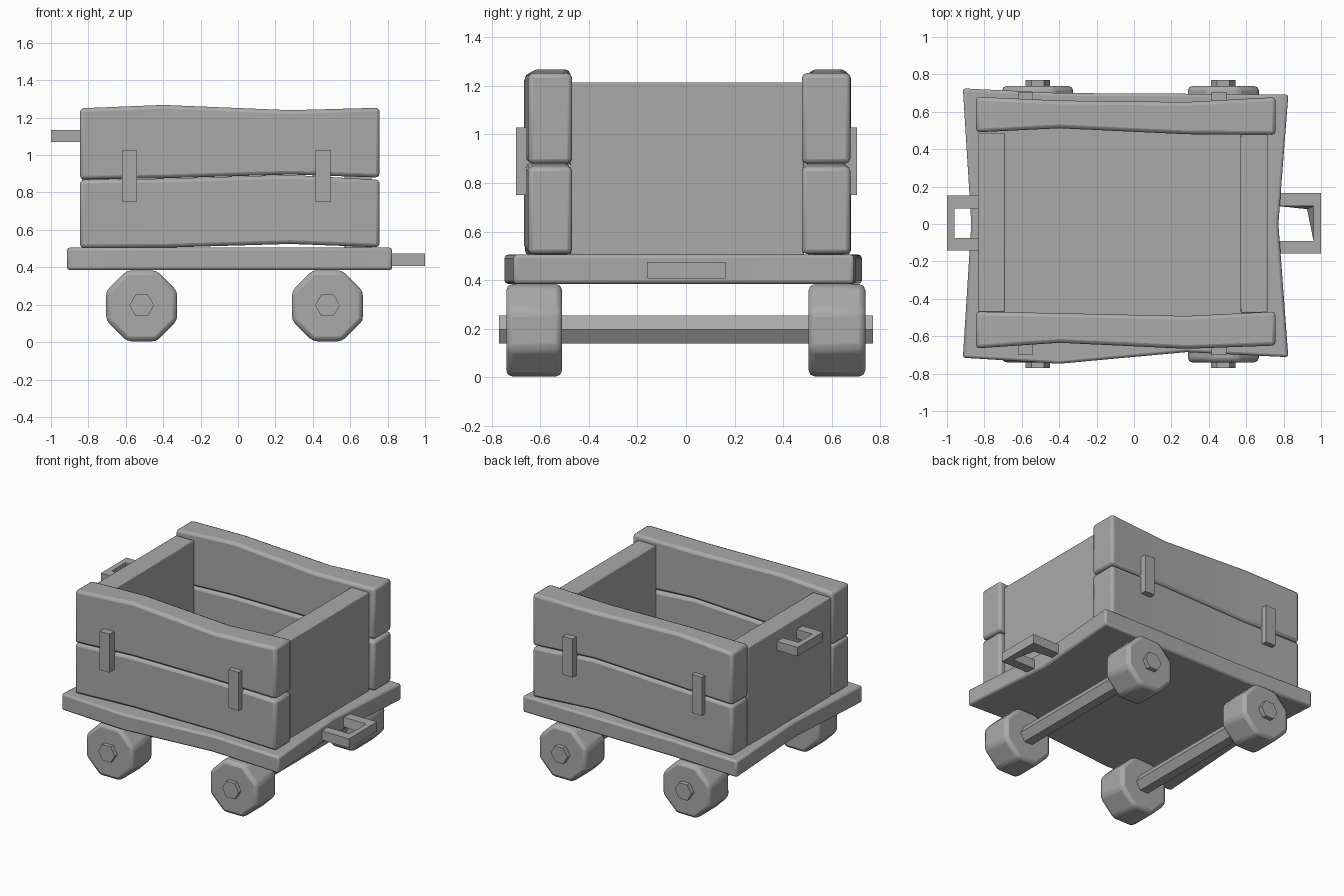
import bpy, bmesh, math
from mathutils import Matrix, Vector

cube = bpy.data.objects.get("Cube")
if cube:
    bpy.data.objects.remove(cube, do_unlink=True)

grey = bpy.data.materials.new("plain_grey")
grey.use_nodes = True
COLOUR = (0.4, 0.4, 0.4, 1)
grey.diffuse_color = COLOUR
grey.node_tree.nodes["Principled BSDF"].inputs["Base Color"].default_value = COLOUR


def finish(bm, name, bevel=0.0, segments=2):
    """Turn a bmesh into a named object with soft bevelled edges."""
    bmesh.ops.recalc_face_normals(bm, faces=bm.faces)
    mesh = bpy.data.meshes.new(name)
    bm.to_mesh(mesh)
    bm.free()
    mesh.materials.append(grey)
    ob = bpy.data.objects.new(name, mesh)
    bpy.context.collection.objects.link(ob)
    if bevel:
        mod = ob.modifiers.new("soft_edges", "BEVEL")
        mod.width = bevel
        mod.segments = segments
        mod.limit_method = "ANGLE"
        mod.angle_limit = math.radians(30)
        bpy.ops.object.select_all(action="DESELECT")
        ob.select_set(True)
        bpy.context.view_layer.objects.active = ob
        bpy.ops.object.shade_smooth_by_angle(angle=math.radians(30))
    return ob


def box(name, x, y, z, bevel=0.0):
    bm = bmesh.new()
    bmesh.ops.create_cube(bm, size=1)
    for v in bm.verts:
        v.co = Vector([lo + (c + 0.5) * (hi - lo) for c, (lo, hi) in zip(v.co, (x, y, z))])
    return finish(bm, name, bevel)


def prism(outline, z0, z1):
    """Extrude a plan outline between two heights."""
    bm = bmesh.new()
    low = [bm.verts.new((x, y, z0)) for x, y in outline]
    top = [bm.verts.new((x, y, z1)) for x, y in outline]
    bm.faces.new(low[::-1])
    bm.faces.new(top)
    for i in range(len(low)):
        j = (i + 1) % len(low)
        bm.faces.new((low[i], low[j], top[j], top[i]))
    return bm, low


def plank(name, xs, y0, y1, z0, z1):
    """Loft a warped plank through rectangular sections along x."""
    bm = bmesh.new()
    rings = [[bm.verts.new((x, y, z)) for y, z in ((a, c), (b, c), (b, d), (a, d))]
             for x, a, b, c, d in zip(xs, y0, y1, z0, z1)]
    bm.faces.new(rings[0])
    bm.faces.new(rings[-1][::-1])
    for r, s in zip(rings, rings[1:]):
        for i in range(4):
            j = (i + 1) % 4
            bm.faces.new((r[i], r[j], s[j], s[i]))
    return finish(bm, name, 0.02)


def cylinder_y(name, sides, radius, x, z, y0, y1, turn=0.0, bevel=0.0):
    bm = bmesh.new()
    place = (Matrix.Translation((x, (y0 + y1) / 2, z)) @ Matrix.Rotation(math.pi / 2, 4, "X")
             @ Matrix.Rotation(turn, 4, "Z"))
    bmesh.ops.create_cone(bm, cap_ends=True, segments=sides, radius1=radius,
                          radius2=radius, depth=y1 - y0, matrix=place)
    return finish(bm, name, bevel)


# Warped floor plate
floor_outline = [(-0.915, -0.715), (-0.4, -0.747), (0.28, -0.685), (0.825, -0.712), (0.772, 0),
                 (0.825, 0.692), (0.2, 0.697), (-0.4, 0.7), (-0.915, 0.725), (-0.87, 0)]
bm, _ = prism(floor_outline, 0.385, 0.505)
finish(bm, "floor_plate", 0.014)

# Side planks, two per side
XS = (-0.845, -0.4, 0.28, 0.757)
front = ((-0.665, -0.635, -0.667, -0.65), (-0.468, -0.477, -0.492, -0.468))
back = ((0.49, 0.512, 0.48, 0.477), (0.68, 0.66, 0.652, 0.678))
lower = ((0.503, 0.505, 0.525, 0.507), (0.868, 0.874, 0.894, 0.868))
upper = ((0.87, 0.876, 0.896, 0.88), (1.25, 1.268, 1.24, 1.253))
for side, ys in (("front", front), ("back", back)):
    for level, zs in (("lower", lower), ("upper", upper)):
        plank(f"{side}_{level}_plank", XS, *ys, *zs)

# End boards
box("right_end_board", (-0.835, -0.69), (-0.47, 0.485), (0.5, 1.215), 0.006)
box("left_end_board", (0.57, 0.715), (-0.475, 0.485), (0.5, 1.215), 0.006)

# Clasps joining the planks
for x in (-0.58, 0.455):
    for side, y in (("front", (-0.7, -0.63)), ("back", (0.63, 0.705))):
        box(f"{side}_clasp", (x - 0.04, x + 0.04), y, (0.75, 1.028))

# Axles and octagonal wheels
for end, x in (("right", -0.515), ("left", 0.478)):
    cylinder_y(f"{end}_axle", 6, 0.066, x, 0.197, -0.77, 0.77, math.pi / 6 * 3)
    for side, y0, y1 in (("front", -0.74, -0.51), ("back", 0.505, 0.738)):
        cylinder_y(f"{side}_{end}_wheel", 8, 0.19 / math.cos(math.pi / 8), x, 0.194,
                   y0, y1, math.pi / 8, 0.025)


# U-shaped coupling handles
def handle(name, tip, base, y0, y1, z0, z1, skew=0.0):
    s = 1 if tip > base else -1
    wall, rim = 0.068, tip - s * 0.04
    bm, low = prism([(base, y0), (tip, y0), (tip, y1), (base, y1), (base, y1 - wall),
                     (rim, y1 - wall), (rim, y0 + wall), (base, y0 + wall)], z0, z1)
    low[5].co.x -= s * skew
    low[5].co.y -= skew / 2
    finish(bm, name)


handle("right_handle", -1.0, -0.8, -0.142, 0.152, 1.07, 1.135)
handle("left_handle", 1.0, 0.76, -0.158, 0.165, 0.408, 0.475, 0.035)
